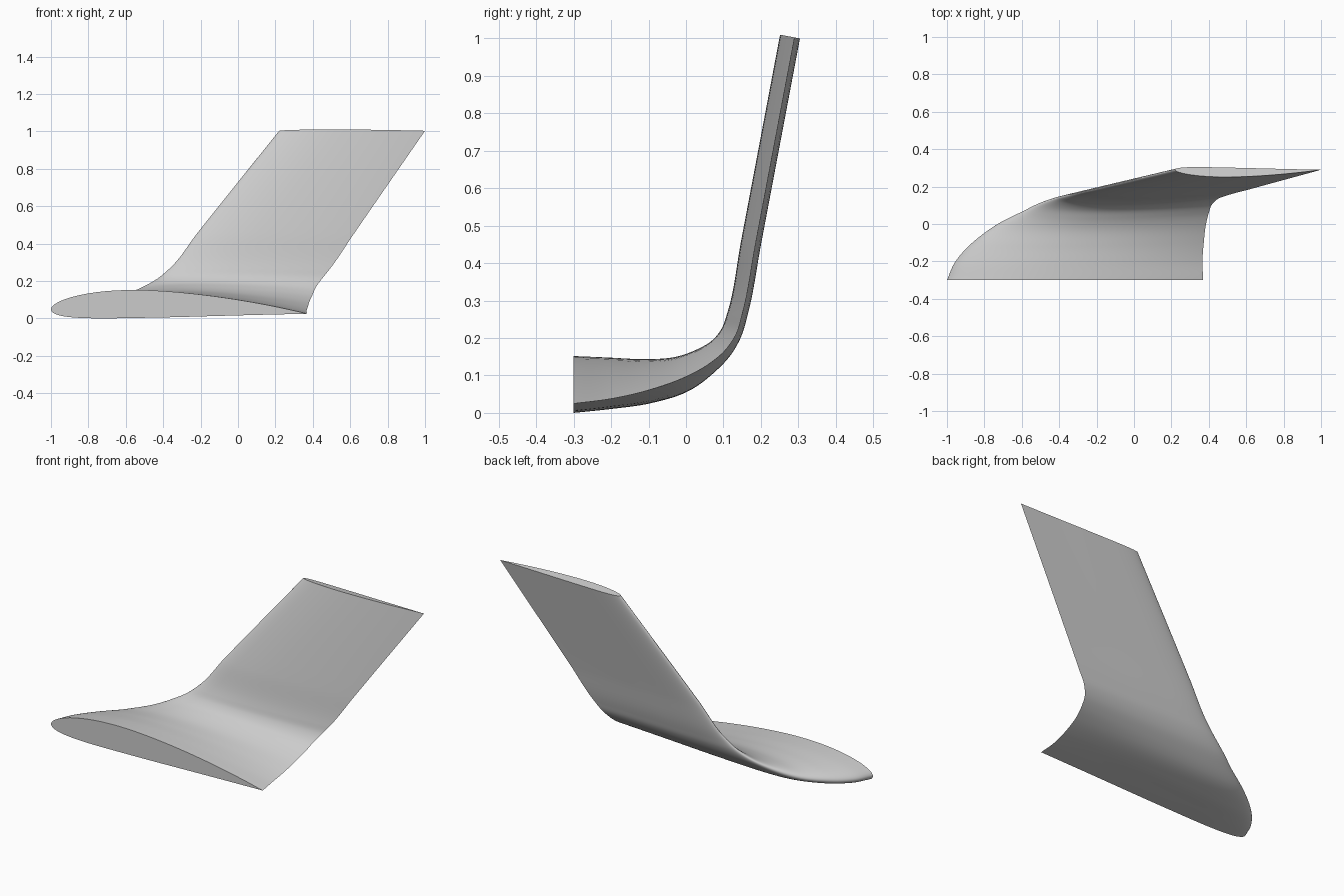
import bpy, bmesh
from math import sin, cos, pi, radians, sqrt
from mathutils import Vector

cube = bpy.data.objects.get("Cube")
if cube:
    bpy.data.objects.remove(cube, do_unlink=True)

# Span stations: y, z, leading x, trailing x, leading rise, thickness, camber, cant angle
STATIONS = [
    (-.30, .022, -1.0, .37, .023, .150, .038, 0),
    (-.20, .035, -.955, .366, .014, .135, .035, 5),
    (-.10, .058, -.865, .373, .002, .118, .026, 13),
    (.00, .094, -.72, .385, -.010, .092, .020, 24),
    (.06, .127, -.60, .40, -.006, .073, .018, 36),
    (.105, .165, -.51, .417, -.003, .060, .016, 53),
    (.135, .21, -.43, .45, 0, .054, .015, 70),
    (.15, .26, -.37, .49, 0, .052, .014, 79.4),
    (.186, .45, -.22, .62, 0, .052, .014, 79.4),
    (.29, 1.0, .22, 1.0, 0, .052, .014, 79.4),
]
STEPS = 8    # sections between stations
HALF = 36    # points along each side of a section


def smooth_stations(rows, steps):
    """Cubic interpolation of all columns along the span length."""
    rows = [Vector(r) for r in rows]
    h = [sqrt((b[0] - a[0]) ** 2 + (b[1] - a[1]) ** 2) for a, b in zip(rows, rows[1:])]
    d = [(b - a) / k for a, b, k in zip(rows, rows[1:], h)]
    m = [d[0]]
    for i in range(1, len(d)):
        m.append((d[i - 1] * h[i] + d[i] * h[i - 1]) / (h[i - 1] + h[i]))
    m.append(d[-1])
    out = []
    for i, k in enumerate(h):
        for j in range(steps):
            t = j / steps
            u = 1 - t
            out.append(rows[i] * (u * u * (1 + 2 * t)) + m[i] * (k * t * u * u)
                       + rows[i + 1] * (t * t * (3 - 2 * t)) - m[i + 1] * (k * t * t * u))
    return out + [rows[-1]]


def section(row):
    """Closed cambered airfoil loop, from trailing edge over the top and back below."""
    y, z, lead, trail, rise, thick, camber, cant = row
    normal = Vector((0, -sin(radians(cant)), cos(radians(cant))))
    loop = []
    for i in range(2 * HALF):
        a = pi * i / HALF
        s = (1 + cos(a)) / 2
        half = thick * 5 * (.2969 * sqrt(s) - .126 * s - .3516 * s**2
                            + .2843 * s**3 - .1036 * s**4)
        bow = camber * (1 - ((s - .4) / (.4 if s < .4 else .6)) ** 2)
        side = 1 if i <= HALF else -1
        off = bow + side * half + rise * (1 - s)
        loop.append(Vector((lead + (trail - lead) * s, y, z)) + normal * off)
    return loop


# Loft the wing tip and upturned winglet as one skin with flat end caps
bm = bmesh.new()
loops = [[bm.verts.new(p) for p in section(r)] for r in smooth_stations(STATIONS, STEPS)]
n = 2 * HALF
for a, b in zip(loops, loops[1:]):
    for i in range(n):
        j = (i + 1) % n
        bm.faces.new((a[i], a[j], b[j], b[i]))
bm.faces.new(loops[0])
bm.faces.new(loops[-1])
bmesh.ops.recalc_face_normals(bm, faces=bm.faces)
low = min(v.co.z for v in bm.verts)
bmesh.ops.translate(bm, verts=bm.verts, vec=(0, 0, -low))

mesh = bpy.data.meshes.new("winglet")
bm.to_mesh(mesh)
bm.free()
winglet = bpy.data.objects.new("winglet", mesh)
bpy.context.collection.objects.link(winglet)

# Plain grey finish
grey = bpy.data.materials.new("light grey")
grey.use_nodes = True
colour = (.6, .6, .6, 1)
grey.diffuse_color = colour
grey.node_tree.nodes["Principled BSDF"].inputs["Base Color"].default_value = colour
mesh.materials.append(grey)

# Smooth skin, crisp trailing edge and caps
bpy.ops.object.select_all(action='DESELECT')
winglet.select_set(True)
bpy.context.view_layer.objects.active = winglet
bpy.ops.object.shade_smooth_by_angle(angle=radians(40))
